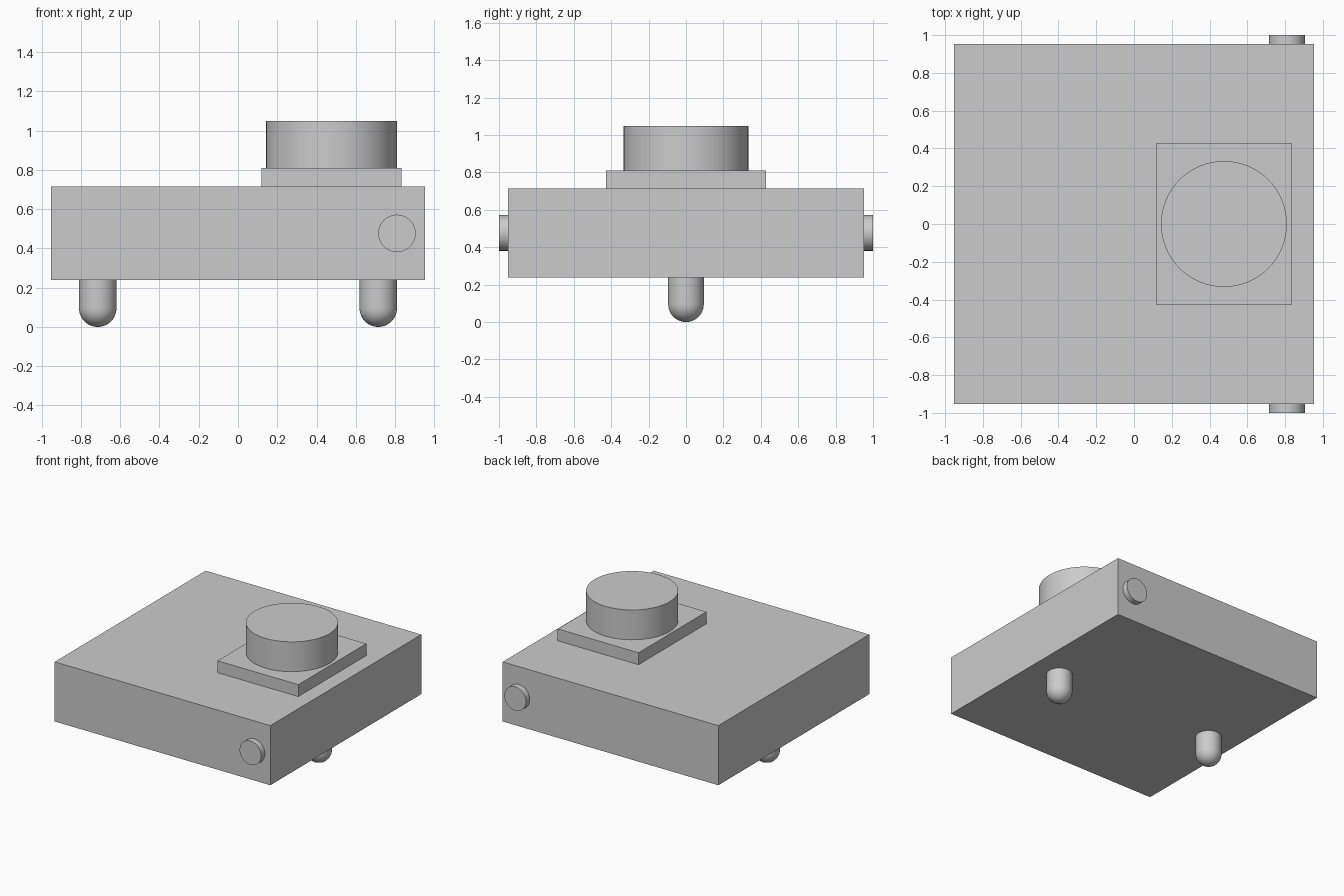
import bpy
import bmesh
from math import cos, sin, pi, radians
from mathutils import Matrix

if "Cube" in bpy.data.objects:
    bpy.data.objects.remove(bpy.data.objects["Cube"], do_unlink=True)

U = 2 / 42  # design unit: overall depth is 42 units

grey = bpy.data.materials.new("light_grey")
grey.use_nodes = True
COLOUR = (0.6, 0.6, 0.6, 1)
grey.diffuse_color = COLOUR
grey.node_tree.nodes["Principled BSDF"].inputs["Base Color"].default_value = COLOUR


def finish(name, bm, smooth=False):
    bmesh.ops.scale(bm, vec=(U, U, U), verts=bm.verts)
    bmesh.ops.recalc_face_normals(bm, faces=bm.faces)
    mesh = bpy.data.meshes.new(name)
    bm.to_mesh(mesh)
    bm.free()
    mesh.materials.append(grey)
    obj = bpy.data.objects.new(name, mesh)
    bpy.context.collection.objects.link(obj)
    if smooth:
        bpy.ops.object.select_all(action="DESELECT")
        obj.select_set(True)
        bpy.context.view_layer.objects.active = obj
        bpy.ops.object.shade_smooth_by_angle(angle=radians(30))


def box(name, size, centre):
    bm = bmesh.new()
    bmesh.ops.create_cube(bm, size=1, matrix=Matrix.Translation(centre) @ Matrix.Diagonal((*size, 1)))
    finish(name, bm)


def cylinder(name, radius, depth, centre, tilt=0):
    bm = bmesh.new()
    bmesh.ops.create_cone(bm, cap_ends=True, segments=64, radius1=radius, radius2=radius, depth=depth,
                          matrix=Matrix.Translation(centre) @ Matrix.Rotation(tilt, 4, "X"))
    finish(name, bm, True)


def round_foot(name, x, radius, top):
    # Profile from the rounded tip up to the flat top, spun about z
    bm = bmesh.new()
    steps = 12
    points = [(radius * sin(a), radius - radius * cos(a)) for a in (pi / 2 * i / steps for i in range(steps + 1))]
    points += [(radius, top), (0, top)]
    verts = [bm.verts.new((r, 0, z)) for r, z in points]
    edges = [bm.edges.new(pair) for pair in zip(verts, verts[1:])]
    bmesh.ops.spin(bm, geom=verts + edges, cent=(0, 0, 0), axis=(0, 0, 1), angle=2 * pi, steps=48)
    bmesh.ops.remove_doubles(bm, verts=bm.verts, dist=0.001)
    bmesh.ops.translate(bm, vec=(x, 0, 0), verts=bm.verts)
    finish(name, bm, True)


# Main body, raised plate and round turret
box("body", (40, 40, 10), (0, 0, 10))
box("turret_plate", (15, 18, 2), (10, 0, 16))
cylinder("turret", 7, 5, (10, 0, 19.5))

# Side knobs
for name, side in (("front_knob", -1), ("back_knob", 1)):
    cylinder(name, 2, 1, (17, side * 20.5, 10), pi / 2)

# Rounded feet
for name, x in (("left_foot", 15), ("right_foot", -15)):
    round_foot(name, x, 2, 5)
